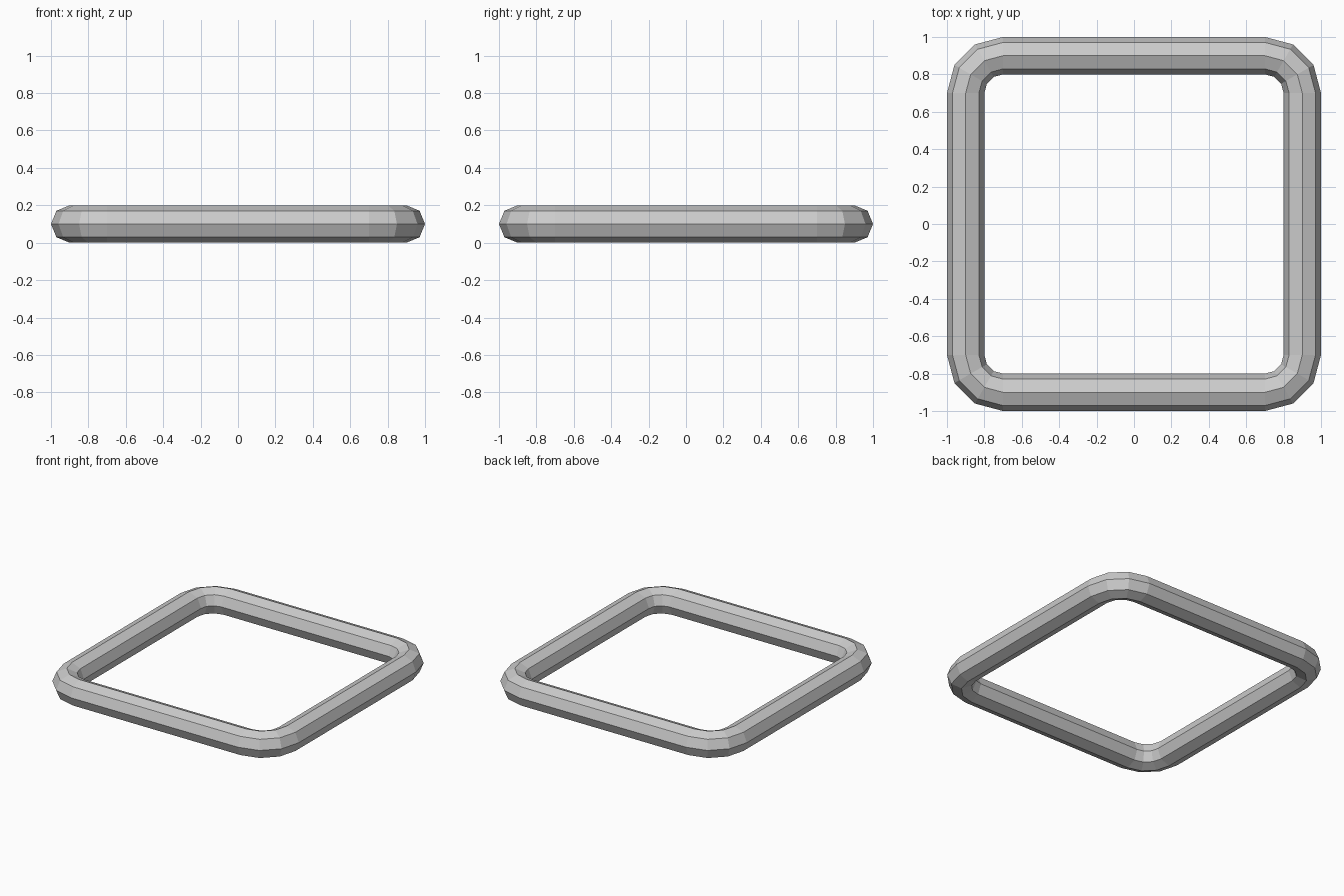
import bpy, bmesh
from math import cos, sin, pi

if "Cube" in bpy.data.objects:
    bpy.data.objects.remove(bpy.data.objects["Cube"])

TUBE = 0.1       # tube radius
BEND = 0.2       # corner radius of the tube's centre line
CORNER = 0.7     # x and y of each corner's bend centre
SIDES = 8        # sides of the tube section
STEPS = 3        # segments in each rounded corner

bm = bmesh.new()

# Octagonal rings swept around the four rounded corners
rings = []
for q, (sx, sy) in enumerate([(1, 1), (-1, 1), (-1, -1), (1, -1)]):
    for s in range(STEPS + 1):
        a = (q + s / STEPS) * pi / 2
        ring = []
        for k in range(SIDES):
            t = 2 * pi * k / SIDES
            r = BEND + TUBE * cos(t)
            ring.append(bm.verts.new((sx * CORNER + r * cos(a),
                                      sy * CORNER + r * sin(a),
                                      TUBE + TUBE * sin(t))))
        rings.append(ring)

# Join neighbouring rings into a closed loop
for i, ring in enumerate(rings):
    nxt = rings[(i + 1) % len(rings)]
    for k in range(SIDES):
        j = (k + 1) % SIDES
        bm.faces.new((ring[k], nxt[k], nxt[j], ring[j]))
bmesh.ops.recalc_face_normals(bm, faces=bm.faces[:])

mesh = bpy.data.meshes.new("square_ring")
bm.to_mesh(mesh)
bm.free()
bpy.context.collection.objects.link(bpy.data.objects.new("square_ring", mesh))
